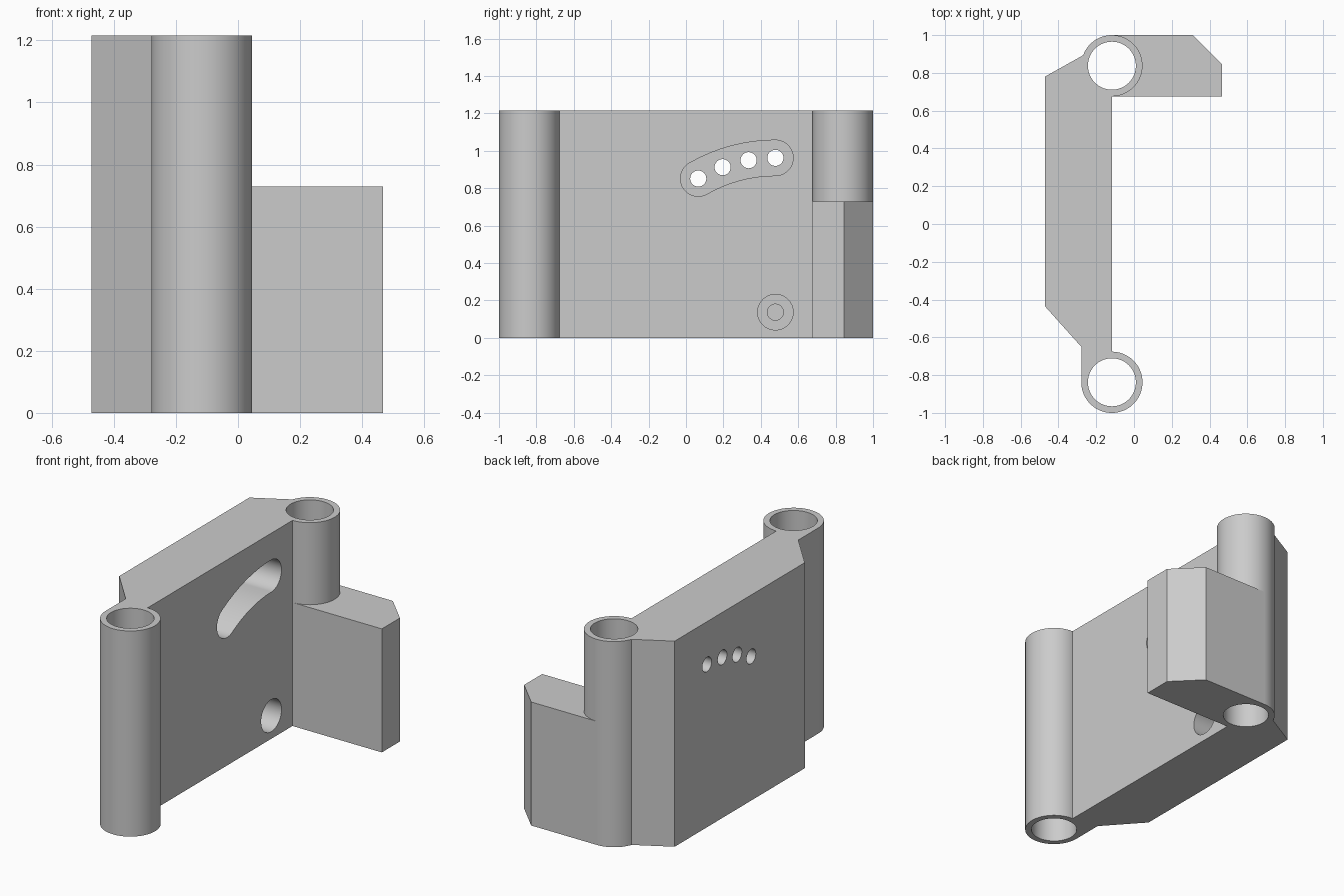
import bpy, bmesh
from math import cos, sin, radians

cube = bpy.data.objects.get("Cube")
if cube:
    bpy.data.objects.remove(cube, do_unlink=True)

HEIGHT, ARM_HEIGHT = 1.215, 0.73
TUBE_X, TUBE_Y = -0.117, 0.838
TUBE_R, BORE_R = 0.162, 0.127
SIDE_X, END_X = -0.472, 0.467

grey = bpy.data.materials.new("plain grey")
grey.use_nodes = True
grey.diffuse_color = (0.6, 0.6, 0.6, 1)
grey.node_tree.nodes["Principled BSDF"].inputs["Base Color"].default_value = (0.6, 0.6, 0.6, 1)


def arc(cx, cy, r, start, end):
    """Points along an arc, in degrees, ends included."""
    n = max(2, round(abs(end - start) / 4))
    angles = [radians(start + (end - start) * i / n) for i in range(n + 1)]
    return [(cx + r * cos(a), cy + r * sin(a)) for a in angles]


def circle(cx, cy, r):
    return arc(cx, cy, r, 0, 360)[:-1]


def prism(name, outline, low, high, axis="z"):
    """Extrude an outline along z (points are x, y) or x (points are y, z)."""
    place = (lambda p, h: (p[0], p[1], h)) if axis == "z" else (lambda p, h: (h, p[0], p[1]))
    bm = bmesh.new()
    base = bm.faces.new([bm.verts.new(place(p, low)) for p in outline])
    moved = bmesh.ops.extrude_face_region(bm, geom=[base])["geom"]
    shift = place((0, 0), high - low)
    bmesh.ops.translate(bm, vec=shift, verts=[v for v in moved if isinstance(v, bmesh.types.BMVert)])
    bmesh.ops.recalc_face_normals(bm, faces=bm.faces)
    mesh = bpy.data.meshes.new(name)
    bm.to_mesh(mesh)
    bm.free()
    mesh.materials.append(grey)
    obj = bpy.data.objects.new(name, mesh)
    bpy.context.collection.objects.link(obj)
    return obj


def combine(target, tool, operation):
    """Apply a boolean and discard the tool."""
    mod = target.modifiers.new(operation.lower(), "BOOLEAN")
    mod.operation, mod.solver, mod.object = operation, "EXACT", tool
    bpy.context.view_layer.objects.active = target
    bpy.ops.object.modifier_apply(modifier=mod.name)
    bpy.data.objects.remove(tool, do_unlink=True)


# Wall with a round tube at each end
outline = arc(TUBE_X, -TUBE_Y, TUBE_R, 90, -180)
outline += [(TUBE_X - TUBE_R, -0.65), (SIDE_X, -0.435), (SIDE_X, 0.78)]
outline += arc(TUBE_X, TUBE_Y, TUBE_R, 160, -90)
bracket = prism("hinge_bracket", outline, 0, HEIGHT)

# Lower arm with a chamfered corner
near, far = TUBE_Y - TUBE_R, TUBE_Y + TUBE_R
arm = prism("arm", [(TUBE_X, near), (END_X, near), (END_X, 0.845),
                    (0.312, far), (TUBE_X, far)], 0, ARM_HEIGHT)
combine(bracket, arm, "UNION")

# Tube bores
for y in (-TUBE_Y, TUBE_Y):
    combine(bracket, prism("bore", circle(TUBE_X, y, BORE_R), -0.1, HEIGHT + 0.1), "DIFFERENCE")

# Curved slot around the pivot, with four through holes in its floor
PY, PZ, SWEEP, POCKET_R, HOLE_R = 0.478, 0.137, 0.825, 0.095, 0.043
FLOOR_X = -0.36
first, last = arc(PY, PZ, SWEEP, 90, 120)[0], arc(PY, PZ, SWEEP, 90, 120)[-1]
slot = arc(PY, PZ, SWEEP + POCKET_R, 90, 120)
slot += arc(*last, POCKET_R, 120, 300)[1:-1]
slot += arc(PY, PZ, SWEEP - POCKET_R, 120, 90)
slot += arc(*first, POCKET_R, -90, 90)[1:-1]
combine(bracket, prism("slot", slot, FLOOR_X, 0, "x"), "DIFFERENCE")
for angle in (90, 100, 110, 120):
    a = radians(angle)
    hole = circle(PY + SWEEP * cos(a), PZ + SWEEP * sin(a), HOLE_R)
    combine(bracket, prism("hole", hole, -0.6, -0.2, "x"), "DIFFERENCE")

# Stepped blind pivot pocket
combine(bracket, prism("pocket", circle(PY, PZ, POCKET_R), FLOOR_X, 0, "x"), "DIFFERENCE")
combine(bracket, prism("pivot", circle(PY, PZ, HOLE_R), FLOOR_X - 0.06, -0.2, "x"), "DIFFERENCE")

# Smooth the round walls, keep the edges sharp
bpy.ops.object.select_all(action="DESELECT")
bracket.select_set(True)
bpy.context.view_layer.objects.active = bracket
bpy.ops.object.shade_smooth_by_angle(angle=radians(20))
